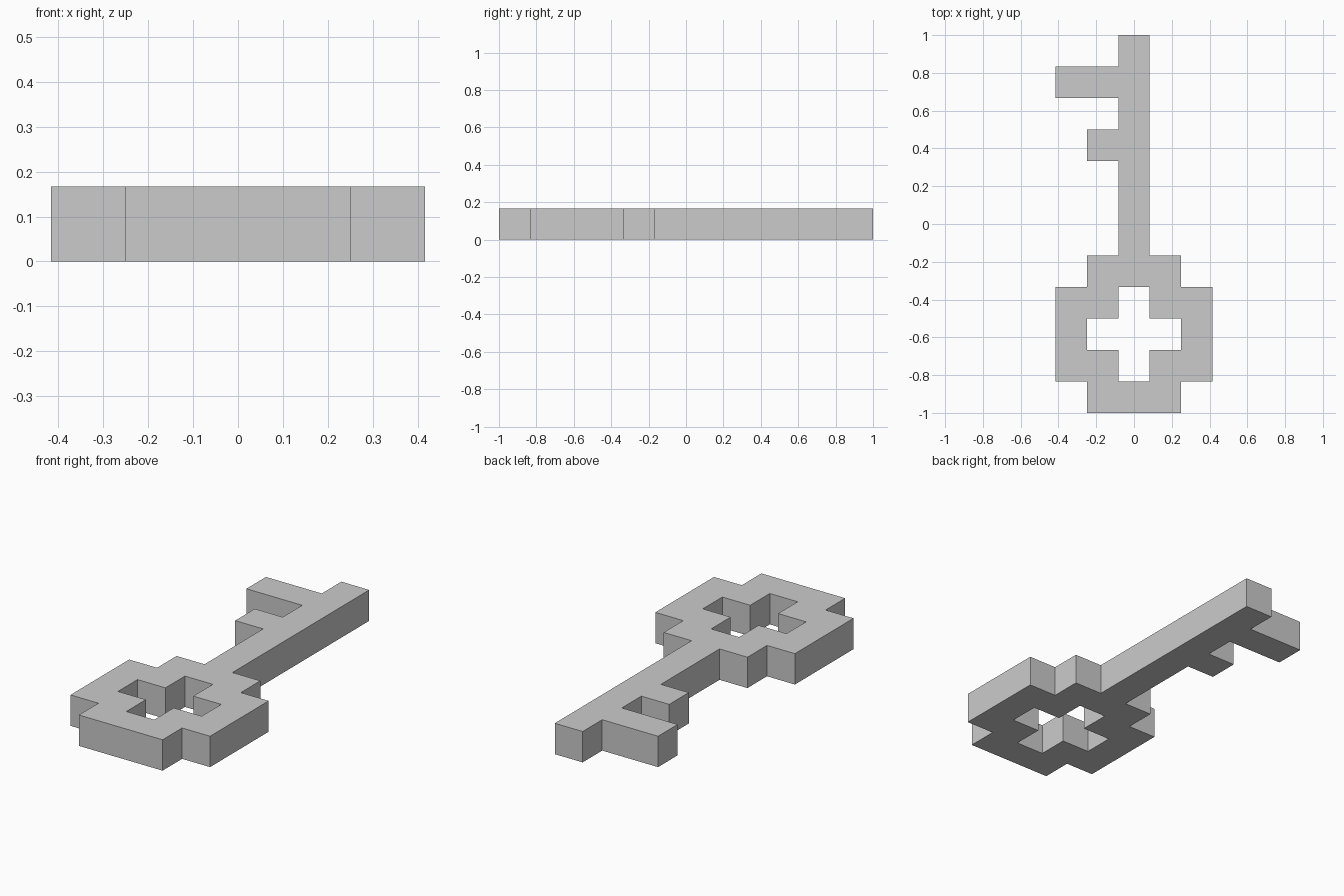
import bpy
import bmesh

if "Cube" in bpy.data.objects:
    bpy.data.objects.remove(bpy.data.objects["Cube"])

U = 1 / 6  # one block of the key

# Bow: a rounded ring of blocks around a plus-shaped hole
bow = {(x, y - 4) for x in range(-2, 3) for y in range(-2, 3)
       if 2 <= abs(x) + abs(y) <= 3}
# Shaft: straight run from the bow to the tip
shaft = {(0, y) for y in range(-1, 6)}
# Teeth: one short, one long, on the left side
teeth = {(-1, 2), (-1, 4), (-2, 4)}


def extruded_blocks(name, cells, height):
    """Lay out square cells as one welded sheet and extrude it upward."""
    bm = bmesh.new()
    verts = {}

    def corner(i, j):
        if (i, j) not in verts:
            verts[i, j] = bm.verts.new(((i - 0.5) * U, j * U, 0))
        return verts[i, j]

    for i, j in sorted(cells):
        bm.faces.new([corner(i + a, j + b)
                      for a, b in ((0, 0), (1, 0), (1, 1), (0, 1))])
    sheet = bm.faces[:]
    top = bmesh.ops.extrude_face_region(bm, geom=sheet, use_keep_orig=True)["geom"]
    bmesh.ops.translate(bm, vec=(0, 0, height),
                        verts=[v for v in top if isinstance(v, bmesh.types.BMVert)])
    bmesh.ops.recalc_face_normals(bm, faces=bm.faces[:])
    mesh = bpy.data.meshes.new(name)
    bm.to_mesh(mesh)
    bm.free()
    obj = bpy.data.objects.new(name, mesh)
    bpy.context.collection.objects.link(obj)
    return obj


# Whole key as a single solid
extruded_blocks("key", bow | shaft | teeth, U)
